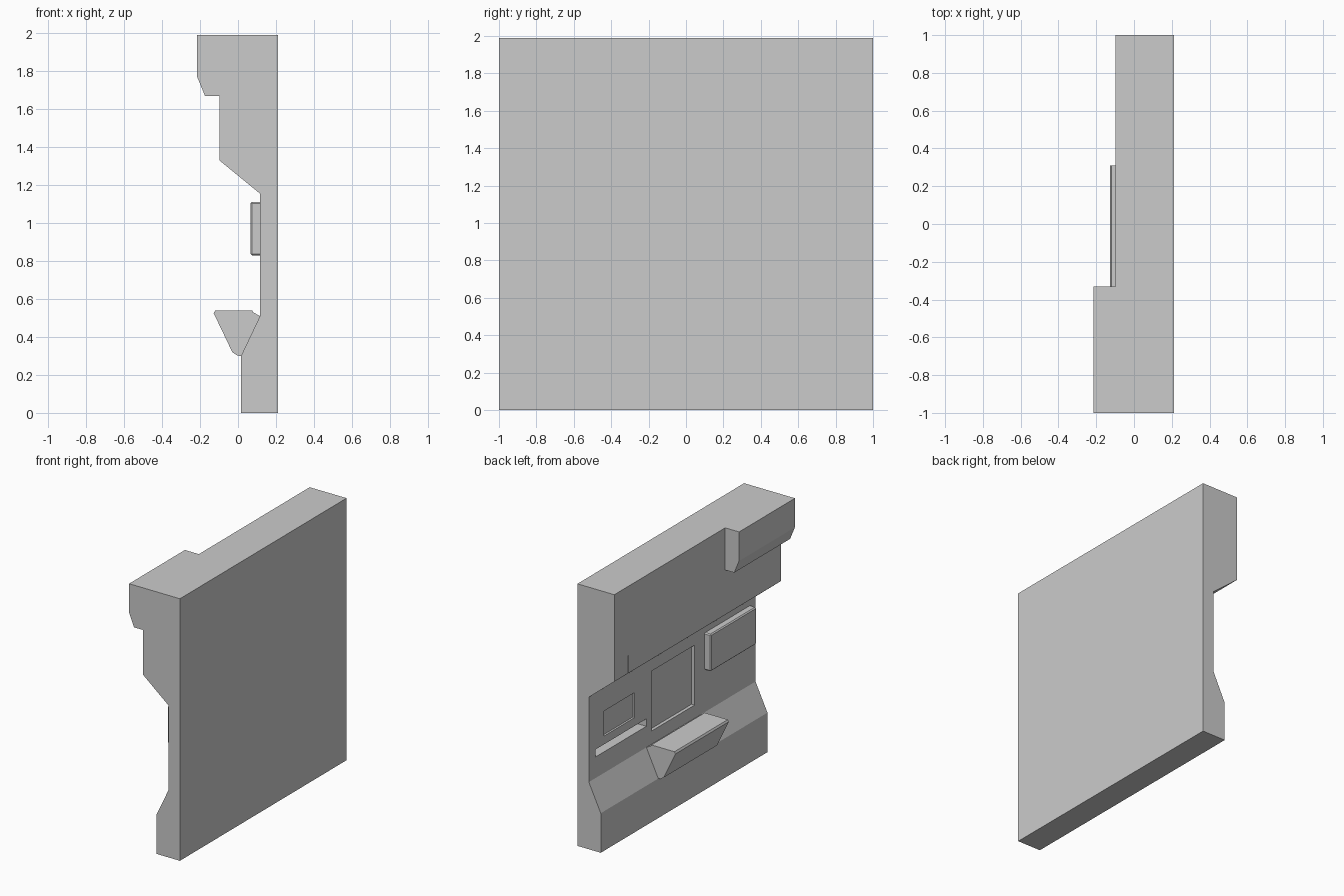
import bpy, bmesh

if "Cube" in bpy.data.objects:
    bpy.data.objects.remove(bpy.data.objects["Cube"])


def extrude_profile(name, pts, y0, y1):
    """Extrude an (x, z) profile along y."""
    bm = bmesh.new()
    face = bm.faces.new([bm.verts.new((x, y0, z)) for x, z in pts])
    res = bmesh.ops.extrude_face_region(bm, geom=[face])
    verts = [v for v in res["geom"] if isinstance(v, bmesh.types.BMVert)]
    bmesh.ops.translate(bm, verts=verts, vec=(0, y1 - y0, 0))
    bmesh.ops.recalc_face_normals(bm, faces=bm.faces)
    mesh = bpy.data.meshes.new(name)
    bm.to_mesh(mesh)
    bm.free()
    ob = bpy.data.objects.new(name, mesh)
    bpy.context.collection.objects.link(ob)
    return ob


def box(name, x0, x1, y0, y1, z0, z1):
    return extrude_profile(name, [(x0, z0), (x1, z0), (x1, z1), (x0, z1)], y0, y1)


# Main wall slab with stepped face
wall = extrude_profile("wall_panel", [
    (0.212, 0), (0.212, 1.99), (-0.098, 1.99), (-0.098, 1.33),
    (0.116, 1.155), (0.116, 0.51), (0.016, 0.3), (0.016, 0)], -1, 1)

# Recesses cut into the face: x0, x1, y0, y1, z0, z1
recesses = {
    "screen_recess": (0, 0.141, -0.27, 0.25, 0.61, 1.065),
    "small_recess": (0, 0.131, 0.45, 0.82, 0.79, 0.98),
    "slot_recess": (0, 0.19, 0.31, 0.92, 0.67, 0.727),
    "seam_recess": (-0.2, -0.094, 0.828, 0.834, 1.3, 1.465),
}
for name, dims in recesses.items():
    cutter = box(name + "_cutter", *dims)
    mod = wall.modifiers.new(name, "BOOLEAN")
    mod.operation = "DIFFERENCE"
    mod.solver = "EXACT"
    mod.object = cutter
    bpy.context.view_layer.objects.active = wall
    bpy.ops.object.modifier_apply(modifier=name)
    bpy.data.objects.remove(cutter)

# Overhanging block at the top corner
extrude_profile("top_block", [
    (-0.098, 1.67), (-0.098, 1.99), (-0.215, 1.99),
    (-0.215, 1.77), (-0.174, 1.67)], -1, -0.33)

# Raised box with bevelled edges
raised = box("raised_box", 0.065, 0.125, -0.94, -0.39, 0.83, 1.112)
bevel = raised.modifiers.new("edge_bevel", "BEVEL")
bevel.width = 0.008
bevel.segments = 1

# Wedge-shaped console
extrude_profile("console_wedge", [
    (-0.12, 0.54), (0.074, 0.54), (0.08, 0.53), (0.116, 0.51),
    (0.016, 0.3), (-0.004, 0.302), (-0.03, 0.32), (-0.128, 0.525)], -0.33, 0.31)
